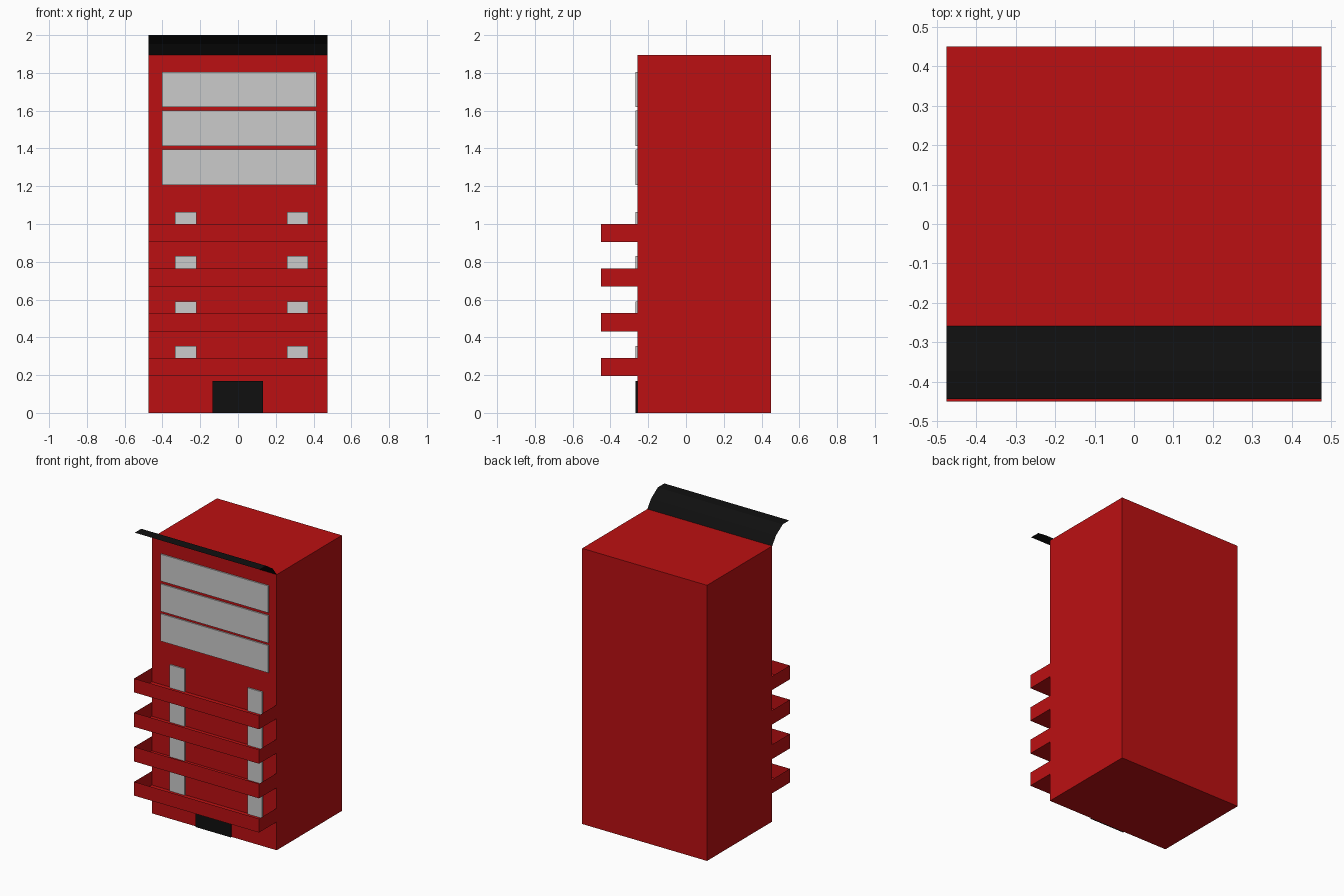
import bpy, bmesh

if "Cube" in bpy.data.objects:
    bpy.data.objects.remove(bpy.data.objects["Cube"])


def material(name, rgb):
    m = bpy.data.materials.new(name)
    m.diffuse_color = (*rgb, 1)
    m.use_nodes = True
    m.node_tree.nodes["Principled BSDF"].inputs["Base Color"].default_value = m.diffuse_color
    return m


RED = material("red_paint", (0.5, 0.005, 0.006))
BLACK = material("black_paint", (0.005, 0.005, 0.005))


def finish(name, bm, mat=None):
    me = bpy.data.meshes.new(name)
    bm.to_mesh(me)
    bm.free()
    ob = bpy.data.objects.new(name, me)
    bpy.context.collection.objects.link(ob)
    if mat:
        me.materials.append(mat)
    return ob


def box(name, x, y, z, mat=None, open_top=False):
    bm = bmesh.new()
    bmesh.ops.create_cube(bm, size=1)
    for v in bm.verts:
        v.co = [r[0] if c < 0 else r[1] for c, r in zip(v.co, (x, y, z))]
    if open_top:
        bm.normal_update()
        # remove the top and the side that meets the wall
        gone = [f for f in bm.faces if f.normal.z > 0.9 or f.normal.y > 0.9]
        bmesh.ops.delete(bm, geom=gone, context='FACES')
    return finish(name, bm, mat)


W = 0.475
WALL = -0.258

# Tower body
box("tower_body", (-W, W), (WALL, 0.45), (0, 1.895), RED)

# Thin-walled balconies, each with a pair of doors standing on its floor
for i, (z0, z1, top) in enumerate([(0.195, 0.29, 0.355), (0.43, 0.53, 0.59),
                                   (0.668, 0.765, 0.83), (0.905, 1.0, 1.063)]):
    box(f"balcony_{i}", (-W, W), (-0.45, WALL), (z0, z1), RED, open_top=True)
    for side, x in (("left", (-0.333, -0.22)), ("right", (0.26, 0.37))):
        box(f"balcony_door_{side}_{i}", x, (-0.267, WALL), (z0, top))

# Wide upper windows
for i, z in enumerate([(1.207, 1.395), (1.412, 1.6), (1.62, 1.805)]):
    box(f"window_{i}", (-0.402, 0.416), (-0.267, WALL), z)

# Entrance
box("entrance_door", (-0.135, 0.132), (-0.267, WALL), (0, 0.17), BLACK)

# Curved canopy sheet along the front roof edge
bm = bmesh.new()
profile = [(WALL, 1.895), (-0.30, 1.952), (-0.373, 2.0), (-0.443, 2.0)]
rows = [[bm.verts.new((x, y, z)) for x in (-W, W)] for y, z in profile]
for a, b in zip(rows, rows[1:]):
    bm.faces.new((a[0], b[0], b[1], a[1]))
finish("roof_canopy", bm, BLACK)
